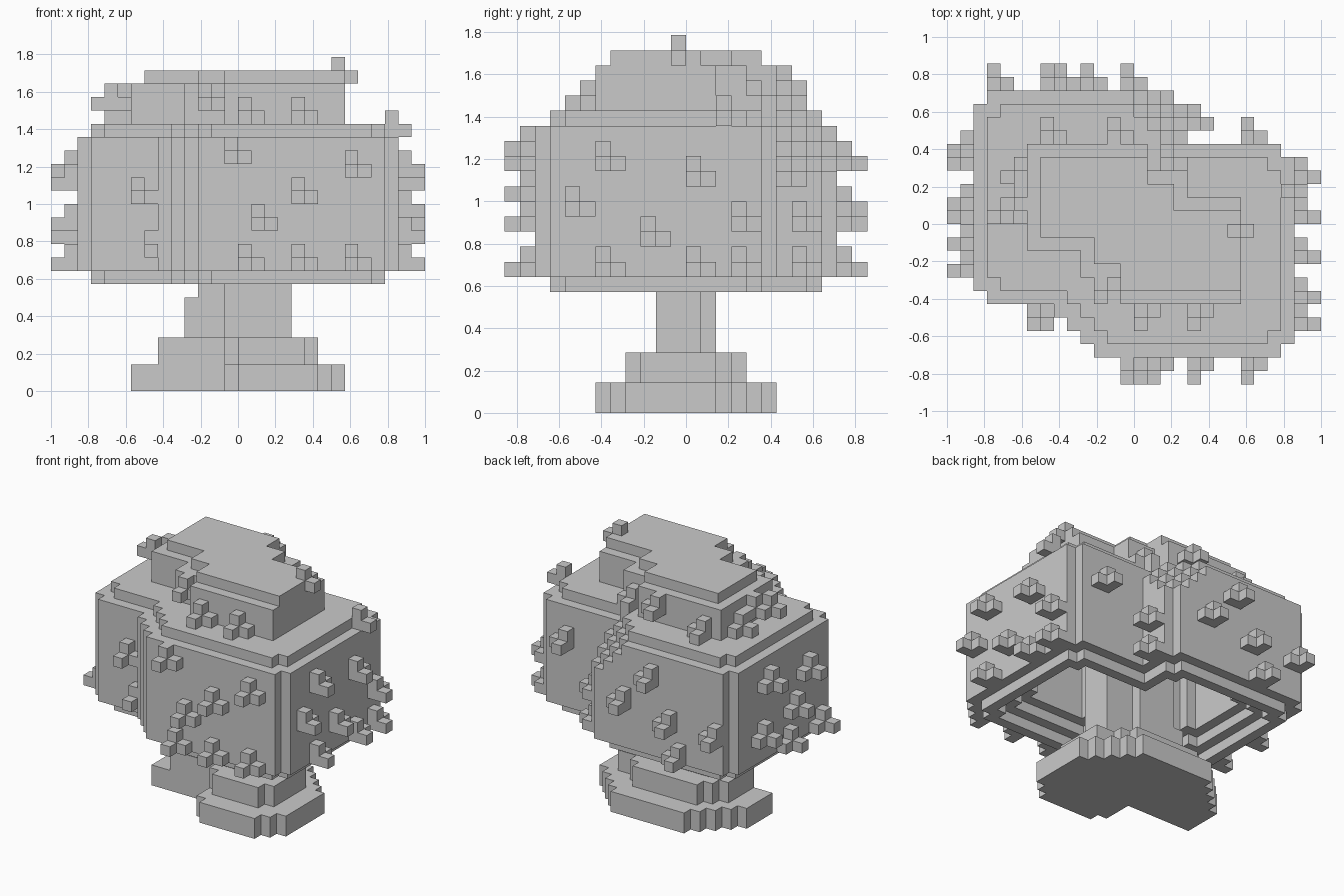
import bpy, bmesh

old = bpy.data.objects.get("Cube")
if old:
    bpy.data.objects.remove(old, do_unlink=True)

U = 1 / 14  # block size

grey = bpy.data.materials.new("plain grey")
grey.use_nodes = True
COLOUR = (0.59, 0.59, 0.59, 1)
grey.diffuse_color = COLOUR
grey.node_tree.nodes["Principled BSDF"].inputs["Base Color"].default_value = COLOUR


def rect(x0, x1, y0, y1):
    return {(x, y) for x in range(x0, x1) for y in range(y0, y1)}


def turned(area):
    """Half turn around the vertical axis."""
    return {(-x - 1, -y - 1) for x, y in area}


def bevelled(area, front_left, back_right):
    """Keep the cells inside two diagonal stair cuts."""
    return {(x, y) for x, y in area if x - y <= front_left and y - x <= back_right}


def corner_cut(area, limit):
    """Trim the stair corner at the back of the crown."""
    return {(x, y) for x, y in area if x < -3 or y < 6 or x > 4 or x + y <= limit}


def inset(area, n):
    for _ in range(n):
        area = {(x, y) for x, y in area
                if all((x + i, y + j) in area for i in (-1, 0, 1) for j in (-1, 0, 1))}
    return area


def stack(area, z0, z1):
    return {(x, y, z) for x, y in area for z in range(z0, z1)}


def build(name, cells):
    """Make the outer skin of a group of blocks, with flat areas merged."""
    bm = bmesh.new()
    verts = {}

    def vert(p):
        if p not in verts:
            verts[p] = bm.verts.new([c * U for c in p])
        return verts[p]

    for cell in sorted(cells):
        for axis in range(3):
            for side in (0, 1):
                near = list(cell)
                near[axis] += 2 * side - 1
                if tuple(near) in cells:
                    continue
                ring = []
                for a, b in ((0, 0), (1, 0), (1, 1), (0, 1)):
                    p = list(cell)
                    p[axis] += side
                    p[(axis + 1) % 3] += a
                    p[(axis + 2) % 3] += b
                    ring.append(vert(tuple(p)))
                bm.faces.new(ring if side else ring[::-1])
    bmesh.ops.dissolve_limit(bm, angle_limit=0.01, verts=bm.verts, edges=bm.edges)
    mesh = bpy.data.meshes.new(name)
    bm.to_mesh(mesh)
    bm.free()
    mesh.materials.append(grey)
    bpy.context.collection.objects.link(bpy.data.objects.new(name, mesh))


# Stepped root base: two overlapping blocks, the back notch filled with stairs
base = set()
for half_x, half_y, z, front_cut, back_cut, fill in ((8, 6, 0, 11, 9, 8), (6, 4, 2, 8, 7, 5)):
    root = rect(-half_x, 1, -2, half_y)
    root = bevelled(root | turned(root), front_cut, back_cut) - {(-1, -half_y)}
    root |= {(x, y) for x, y in rect(0, half_x, 0, half_y) if x + y <= fill}
    base |= stack(root, z, z + 2)
build("root_base", base)

# Trunk reaching into the hollow crown
column = rect(-3, 1, -1, 2) | rect(-1, 4, -2, 1)
build("trunk", stack(column, 4, 13) | stack(rect(-4, -3, -1, 2), 4, 7))

# Crown plan: two overlapping blocks with stair-cut corners
plan = rect(-12, 3, -6, 10) | rect(3, 4, 6, 9)
for i in range(5):
    plan |= rect(-3 - i, 12, i - 10, 6)
plan -= {(-12, -6), (-12, 9), (11, -10), (11, 5)}

# Hollow crown, open underneath, its hollow narrowing upward in steps
crown = stack(plan, 9, 15) | stack(inset(plan, 1), 8, 9)
for z in range(15, 19):
    crown |= stack(corner_cut(plan, 26 - z), z, z + 1)
crown |= stack(corner_cut(inset(plan, 1), 7), 19, 20)
crown -= stack(inset(plan, 2), 8, 9)
crown -= stack(inset(plan, 3), 9, 10)
crown -= stack(inset(plan, 4), 10, 18)
build("crown", crown)

# Stepped top of the crown: a tall tier under a thin one
cap = set()
for t, z0, z1 in ((0, 20, 23), (1, 23, 24)):
    tier = rect(t - 8, 1, t - 2, 6 - t) | rect(t - 4, 4 - t, t - 4, 4 - t)
    cap |= stack(tier | turned(tier), z0, z1)
cap |= stack(rect(7, 8, -5, 1), 23, 24)
build("crown_top", cap)


def tufts(name, axis, face, out, spots):
    """Small three-block leaf clusters standing on one wall."""
    cells = set()
    for a, z in spots:
        for da, dz, depth in ((0, 0, 2), (1, 0, 1), (0, 1, 1)):
            for d in range(depth):
                n = face + d if out > 0 else face - 1 - d
                cells.add((n, a + da, z + dz) if axis == "x" else (a + da, n, z + dz))
    build(name, cells)


# Leaf clusters on every wall
tufts("front_leaves", "y", -10, -1,
      [(-1, 17), (4, 14), (1, 12), (0, 9), (4, 9), (8, 9), (8, 16)])
tufts("front_inner_leaves", "y", -6, -1, [(-8, 14), (-7, 10)])
tufts("left_leaves", "x", 12, 1,
      [(-6, 16), (0, 15), (-8, 13), (-3, 11), (3, 12), (-6, 9), (0, 9), (3, 9)])
tufts("right_leaves", "x", -12, -1,
      [(4, 16), (-2, 15), (0, 12), (5, 11), (1, 9), (-4, 9)])
tufts("back_leaves", "y", 10, 1,
      [(-4, 16), (-1, 13), (-7, 9), (-6, 12), (-11, 12)])
tufts("back_inner_leaves", "y", 6, 1, [(8, 15)])
tufts("corner_leaves", "x", 4, 1, [(7, 12), (7, 9)])
tufts("top_front_leaves", "y", -6, -1, [(0, 20), (4, 20)])
tufts("top_inner_leaves", "y", -4, -1, [(-3, 21)])
tufts("top_back_leaves", "y", 6, 1, [(-7, 20), (-2, 21)])
tufts("top_back_inner_leaves", "y", 4, 1, [(2, 20)])
tufts("top_right_leaves", "x", -8, -1, [(1, 21), (3, 20)])

# Loose leaves along the top
loose = stack(rect(7, 8, -1, 0), 24, 25) | stack(rect(8, 9, -1, 0), 23, 24)
loose |= stack(rect(-11, -8, 0, 1), 21, 22) | stack(rect(-10, -9, 0, 1), 22, 23)
loose |= stack(rect(11, 12, 2, 3), 19, 21) | stack(rect(12, 13, 2, 3), 19, 20)
build("top_leaves", loose)
